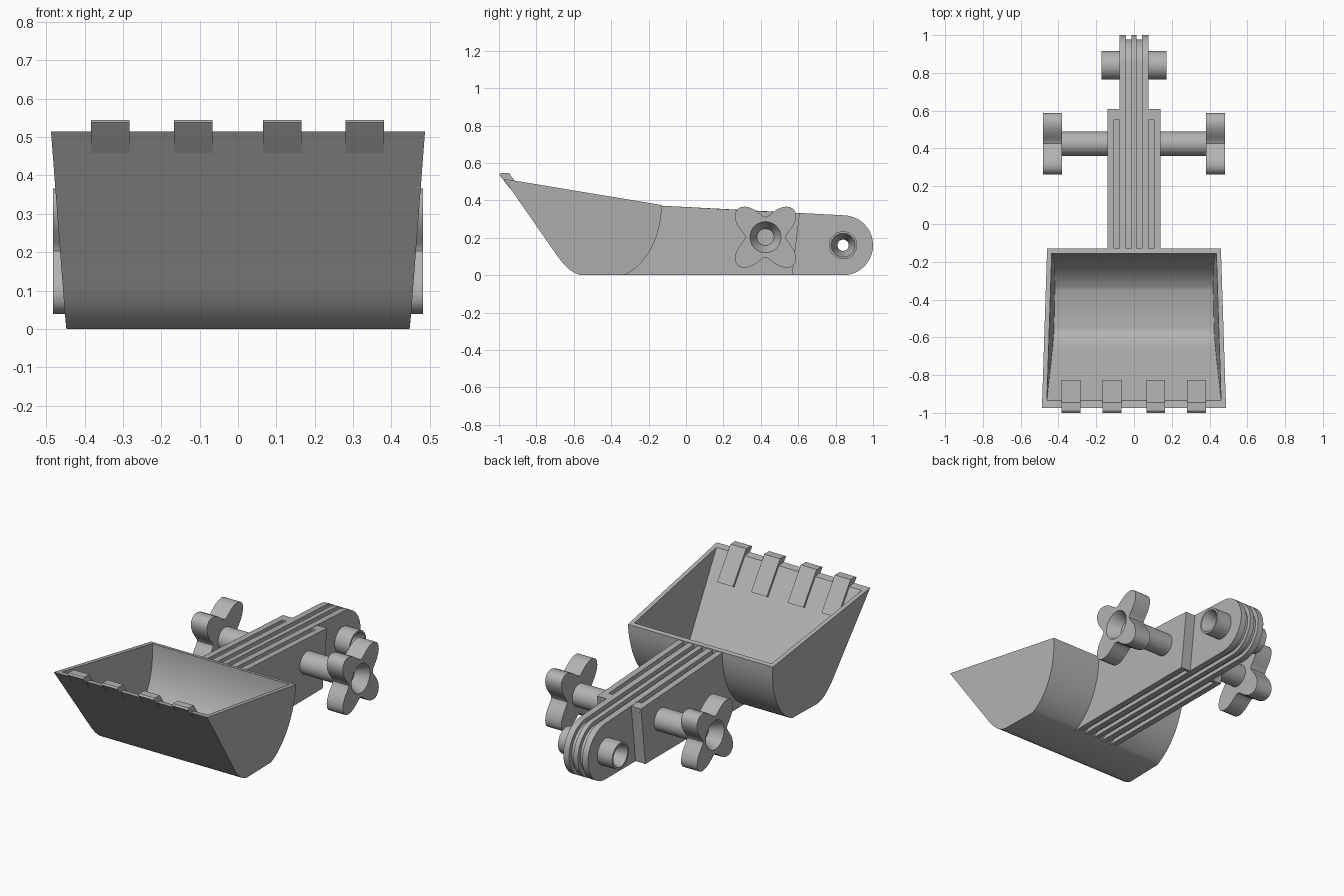
import bpy, bmesh
from math import sin, cos, pi, radians
from mathutils import Vector
from mathutils.geometry import interpolate_bezier

if "Cube" in bpy.data.objects:
    bpy.data.objects.remove(bpy.data.objects["Cube"])

grey = bpy.data.materials.new("light_grey")
grey.use_nodes = True
GREY = (0.45, 0.45, 0.45, 1)
grey.diffuse_color = GREY
grey.node_tree.nodes["Principled BSDF"].inputs["Base Color"].default_value = GREY


def loft(name, rings, wrap=False):
    """Skin a list of equal rings; cap both ends, or join the last to the first."""
    bm = bmesh.new()
    rows = [[bm.verts.new(p) for p in ring] for ring in rings]
    n = len(rows[0])
    pairs = list(zip(rows, rows[1:]))
    if wrap:
        pairs.append((rows[-1], rows[0]))
    else:
        bm.faces.new(rows[0])
        bm.faces.new(rows[-1])
    for a, b in pairs:
        for i in range(n):
            j = (i + 1) % n
            bm.faces.new((a[i], a[j], b[j], b[i]))
    bmesh.ops.recalc_face_normals(bm, faces=bm.faces)
    mesh = bpy.data.meshes.new(name)
    bm.to_mesh(mesh)
    bm.free()
    mesh.materials.append(grey)
    obj = bpy.data.objects.new(name, mesh)
    bpy.context.collection.objects.link(obj)
    return obj


def prism(name, outline, x0, x1):
    return loft(name, [[(x, y, z) for y, z in outline] for x in (x0, x1)])


def circle(x, r, y, z, n=64):
    return [(x, y + r * cos(2 * pi * i / n), z + r * sin(2 * pi * i / n)) for i in range(n)]


def activate(obj):
    bpy.ops.object.select_all(action='DESELECT')
    obj.select_set(True)
    bpy.context.view_layer.objects.active = obj


def cut(obj, cutter):
    mod = obj.modifiers.new("cut", 'BOOLEAN')
    mod.operation = 'DIFFERENCE'
    mod.solver = 'EXACT'
    mod.object = cutter
    activate(obj)
    bpy.ops.object.modifier_apply(modifier=mod.name)


def bezier(points, n=20):
    handles = [Vector((y, z, 0)) for y, z in points]
    return [(p.x, p.y) for p in interpolate_bezier(*handles, n)]


# Bucket: tapered scoop hollowed by a smaller scoop
def bucket_half(y, z):
    return 0.4345 + 0.0604 * z - 0.0224 * y


def scoop(name, outline, inset):
    return loft(name, [[(s * (bucket_half(y, z) - inset), y, z) for y, z in outline]
                       for s in (-1, 1)])


back_curve = bezier([(-.33, 0), (-.2, .06), (-.13, .22), (-.13, .375)])
outer = [(-.975, .515)] + bezier([(-.70, .12), (-.65, .045), (-.6, 0), (-.55, 0)]) + back_curve
inner = ([(-.985, .58)] + bezier([(-.672, .13), (-.63, .07), (-.59, .028), (-.55, .028)])
         + bezier([(-.35, .028), (-.22, .085), (-.155, .22), (-.155, .379)]) + [(-.155, .47)])
bucket = scoop("bucket", outer, 0)
cavity = scoop("cavity_cutter", inner, 0.025)
cut(bucket, cavity)
bpy.data.objects.remove(cavity)

# Teeth lying on the inside of the lip
tooth = [(-1, .538), (-.99, .545), (-.945, .545), (-.825, .373), (-.85, .36), (-.95, .475), (-.973, .503)]
for i, x in enumerate((-.333, -.117, .115, .33)):
    prism(f"tooth_{i + 1}", tooth, x - .05, x + .05)


# Arm: grooved stack of plates around an inset core
EYE_Y, EYE_Z, EYE_R = 0.84, 0.16, 0.16


def arm_top(y):
    return 0.372 - 0.0561 * (y + 0.13)


def arm_outline(depth, full, start=None):
    if start is None:
        pts = [(y - 0.012, min(z, arm_top(y) - depth)) for y, z in reversed(back_curve)
               if z > depth]
        pts.append((pts[-1][0] - 0.004, depth))
    else:
        pts = [(start, arm_top(start) - depth), (start, depth)]
    if full:
        r = EYE_R - depth
        for i in range(33):
            a = radians(-90 + 177 * i / 32)
            pts.append((EYE_Y + r * cos(a), EYE_Z + r * sin(a)))
    else:
        pts += [(.568 - depth / 10, depth), (.608 - depth / 10, arm_top(.608) - depth)]
    return pts


GROOVE = 0.023
long_parts = [prism("arm_core", arm_outline(GROOVE, True), -.077, .077),
              prism("arm_middle_plate", arm_outline(0, True), -.014, .014)]
prism("arm_wide_core", arm_outline(GROOVE, False), -.139, .139)
for side, s in (("left", 1), ("right", -1)):
    long_parts.append(prism(f"arm_{side}_plate", arm_outline(0, True), s * .042, s * .078))
    prism(f"arm_{side}_cheek", arm_outline(0, False), s * .105, s * .14)
    prism(f"arm_{side}_groove_end", arm_outline(0, False, .55), s * .076, s * .107)

# Pivot eye: hollow spool with conical mouths
eye_cutter = loft("eye_cutter", [circle(x, .06, EYE_Y, EYE_Z) for x in (-.3, .3)])
for part in long_parts:
    cut(part, eye_cutter)
bpy.data.objects.remove(eye_cutter)
spool = [(-.172, .075), (.172, .075), (.172, .064), (.08, .03), (-.08, .03), (-.172, .064)]
loft("pivot_spool", [circle(x, r, EYE_Y, EYE_Z) for x, r in spool], wrap=True)

# Axle with four-lobed knobs, each with a conical recess
AXLE_Y, AXLE_Z = 0.425, 0.203


def lobed_ring(x, n=64):
    ring = []
    for i in range(n):
        a = 2 * pi * i / n
        r = 0.16 - 0.052 * cos(4 * a)
        ring.append((x, AXLE_Y + r * cos(a), AXLE_Z + r * sin(a)))
    return ring


for side, s in (("left", 1), ("right", -1)):
    loft(f"{side}_axle", [circle(s * x, .064, AXLE_Y, AXLE_Z) for x in (.13, .385)])
    loft(f"{side}_knob", [lobed_ring(s * .38), lobed_ring(s * .482),
                          circle(s * .482, .083, AXLE_Y, AXLE_Z),
                          circle(s * .41, .045, AXLE_Y, AXLE_Z)])

# Smooth curved walls, keep edges crisp
for obj in list(bpy.context.collection.objects):
    if obj.type == 'MESH':
        activate(obj)
        bpy.ops.object.shade_smooth_by_angle(angle=radians(30))
